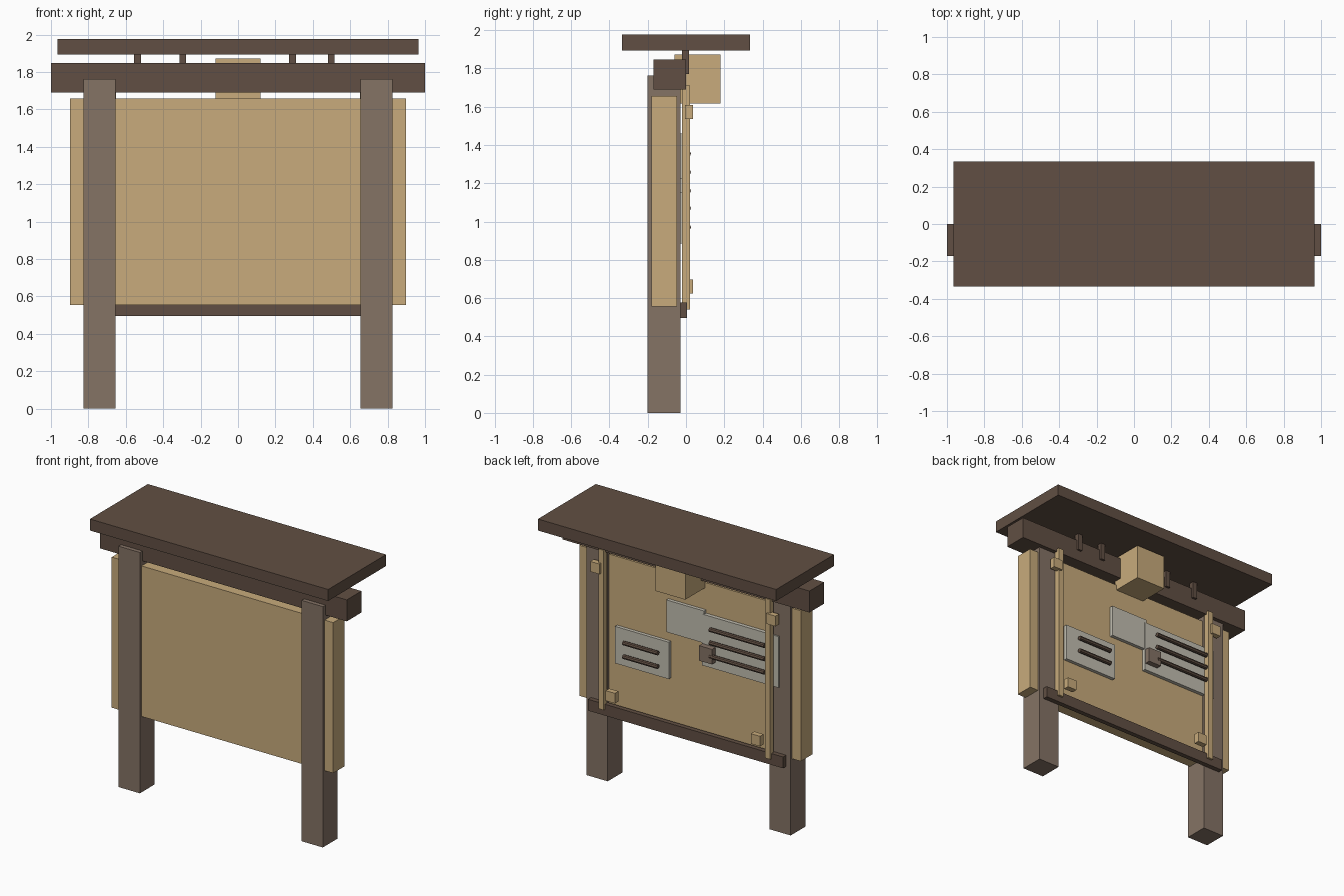
import bpy
import bmesh
from mathutils import Matrix, Vector

if "Cube" in bpy.data.objects:
    bpy.data.objects.remove(bpy.data.objects["Cube"], do_unlink=True)


def linear(c):
    c /= 255
    return c / 12.92 if c <= 0.04045 else ((c + 0.055) / 1.055) ** 2.4


def material(name, *rgb):
    mat = bpy.data.materials.new(name)
    mat.use_nodes = True
    colour = [linear(c) for c in rgb] + [1]
    mat.diffuse_color = colour
    mat.node_tree.nodes["Principled BSDF"].inputs["Base Color"].default_value = colour
    return mat


dark_wood = material("dark wood", 97, 79, 67)
post_wood = material("post wood", 133, 115, 101)
light_wood = material("light wood", 200, 171, 124)
paper = material("paper grey", 194, 190, 176)


def add(name, bm, mat):
    mesh = bpy.data.meshes.new(name)
    bm.to_mesh(mesh)
    bm.free()
    mesh.materials.append(mat)
    obj = bpy.data.objects.new(name, mesh)
    bpy.context.collection.objects.link(obj)
    return obj


def box(name, mat, x, y, z):
    """Box from its (min, max) range on each axis."""
    spans = (x, y, z)
    centre = Vector([(a + b) / 2 for a, b in spans])
    size = [abs(b - a) for a, b in spans]
    bm = bmesh.new()
    bmesh.ops.create_cube(bm, size=1, matrix=Matrix.Translation(centre) @ Matrix.Diagonal((*size, 1)))
    return add(name, bm, mat)


def rod(name, mat, x, y, z, radius):
    """Horizontal rod along x."""
    bm = bmesh.new()
    place = Matrix.Translation(((x[0] + x[1]) / 2, y, z)) @ Matrix.Rotation(1.5708, 4, "Y")
    bmesh.ops.create_cone(bm, cap_ends=True, segments=8, radius1=radius, radius2=radius,
                          depth=abs(x[1] - x[0]), matrix=place)
    return add(name, bm, mat)


# Main structure
box("roof", dark_wood, (-0.965, 0.965), (-0.335, 0.335), (1.893, 1.977))
box("top_beam", dark_wood, (-1, 1), (-0.17, 0), (1.69, 1.847))
box("board", light_wood, (-0.897, 0.897), (-0.18, -0.047), (0.555, 1.657))
box("bottom_rail", dark_wood, (-0.79, 0.79), (-0.03, 0.005), (0.495, 0.578))
box("top_box", light_wood, (-0.12, 0.12), (-0.06, 0.18), (1.617, 1.873))

# Roof pegs
for i, x in enumerate((-0.537, -0.295, 0.292, 0.498)):
    box(f"roof_peg_{i + 1}", dark_wood, (x - 0.018, x + 0.018), (-0.02, 0.016), (1.77, 1.9))

# Mirrored posts, strips and blocks
for side, s in (("left", 1), ("right", -1)):
    box(f"{side}_post", post_wood, (s * 0.655, s * 0.827), (-0.2, -0.03), (0, 1.763))
    box(f"{side}_strip", light_wood, (s * 0.653, s * 0.695), (-0.02, 0.02), (0.54, 1.71))
    box(f"{side}_upper_block", light_wood, (s * 0.675, s * 0.75), (-0.005, 0.036), (1.535, 1.61))
    box(f"{side}_lower_block", light_wood, (s * 0.55, s * 0.625), (-0.005, 0.036), (0.623, 0.697))

# Notice plates with raised bars on the back
box("small_plate", paper, (0.155, 0.59), (-0.05, -0.022), (0.885, 1.155))
box("middle_plate", paper, (-0.13, 0.175), (-0.05, -0.022), (1.225, 1.46))
box("large_plate", paper, (-0.735, -0.115), (-0.05, -0.02), (1.06, 1.435))
for i, z in enumerate((1.355, 1.258, 1.16)):
    rod(f"large_plate_bar_{i + 1}", dark_wood, (-0.645, -0.2), 0.01, z, 0.016)
for i, z in enumerate((1.07, 0.97)):
    rod(f"small_plate_bar_{i + 1}", dark_wood, (0.22, 0.5), 0.01, z, 0.016)
box("small_knob", post_wood, (-0.225, -0.12), (-0.03, 0.02), (1.11, 1.22))
